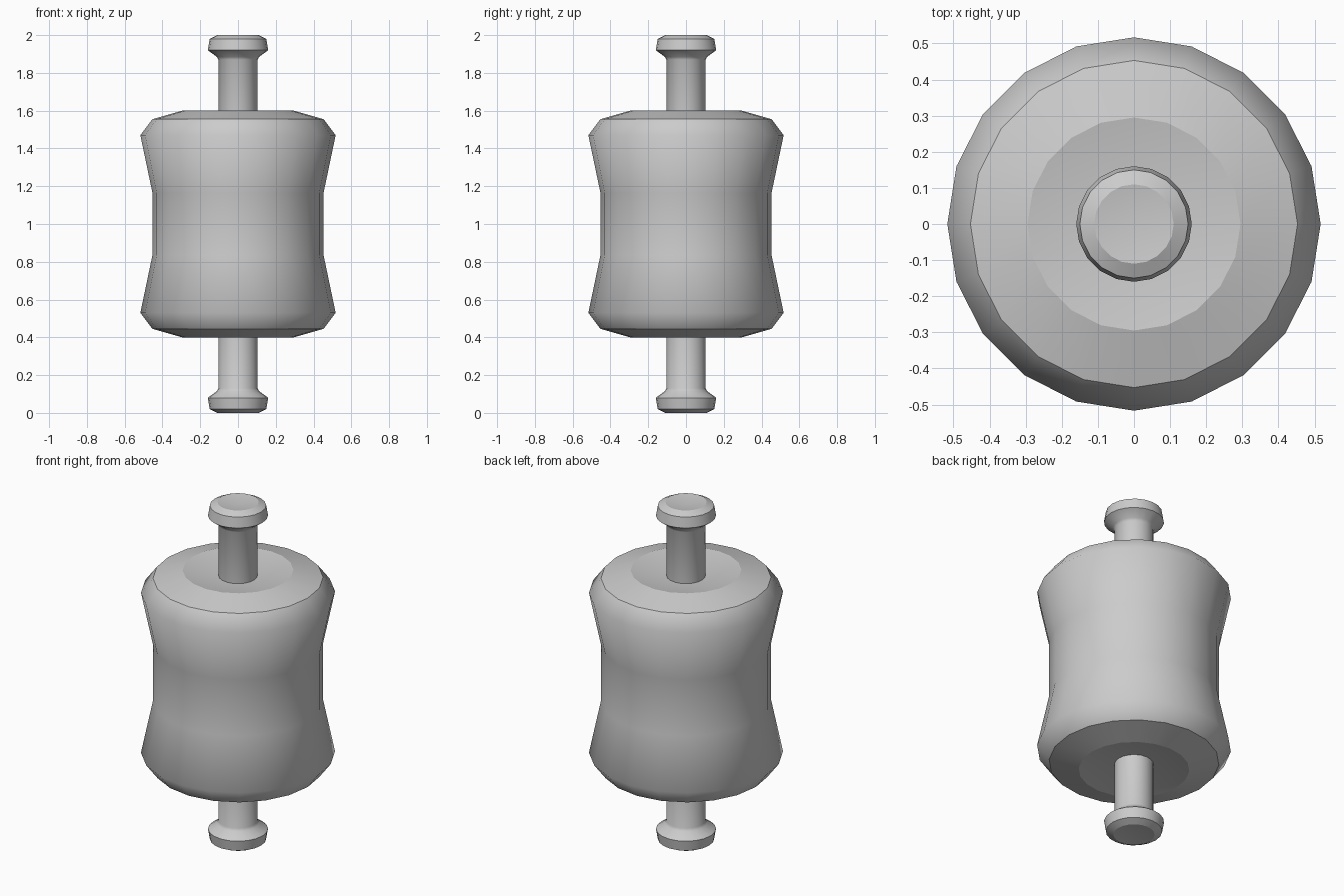
import bpy, bmesh
from math import cos, sin, tau

if "Cube" in bpy.data.objects:
    bpy.data.objects.remove(bpy.data.objects["Cube"])

SIDES = 20
MID = 1.0  # mirror height


def lathe(name, upper, sharp):
    """Revolve an upper half profile mirrored about MID; 'sharp' lists creased profile points."""
    n = len(upper)
    profile = upper + [(r, 2 * MID - z) for r, z in reversed(upper)]
    creased = set(sharp) | {2 * n - 1 - i for i in sharp}
    bm = bmesh.new()
    rings = []
    for r, z in profile:
        if r == 0:
            rings.append([bm.verts.new((0, 0, z))] * SIDES)
        else:
            rings.append([bm.verts.new((r * cos(tau * k / SIDES), r * sin(tau * k / SIDES), z))
                          for k in range(SIDES)])
    for a, b in zip(rings, rings[1:]):
        for k in range(SIDES):
            j = (k + 1) % SIDES
            quad = dict.fromkeys((a[k], b[k], b[j], a[j]))
            bm.faces.new(list(quad)).smooth = True
    for i in creased:
        for k in range(SIDES):
            edge = bm.edges.get((rings[i][k], rings[i][(k + 1) % SIDES]))
            if edge:
                edge.smooth = False
    bmesh.ops.recalc_face_normals(bm, faces=bm.faces[:])
    mesh = bpy.data.meshes.new(name)
    bm.to_mesh(mesh)
    bm.free()
    obj = bpy.data.objects.new(name, mesh)
    bpy.context.collection.objects.link(obj)
    return obj


# Waisted drum with a shallow dish in each end
lathe("drum_body", [(0, 1.55), (0.295, 1.6), (0.453, 1.555), (0.517, 1.47), (0.453, 1.165)],
      sharp=[1, 2])

# Central rod with a flared knob at each end
lathe("rod_with_knobs", [(0, 1.985), (0.11, 2.0), (0.15, 1.98), (0.16, 1.92),
                         (0.112, 1.885), (0.104, 1.87), (0.104, 1.5)],
      sharp=[1, 2, 3])
